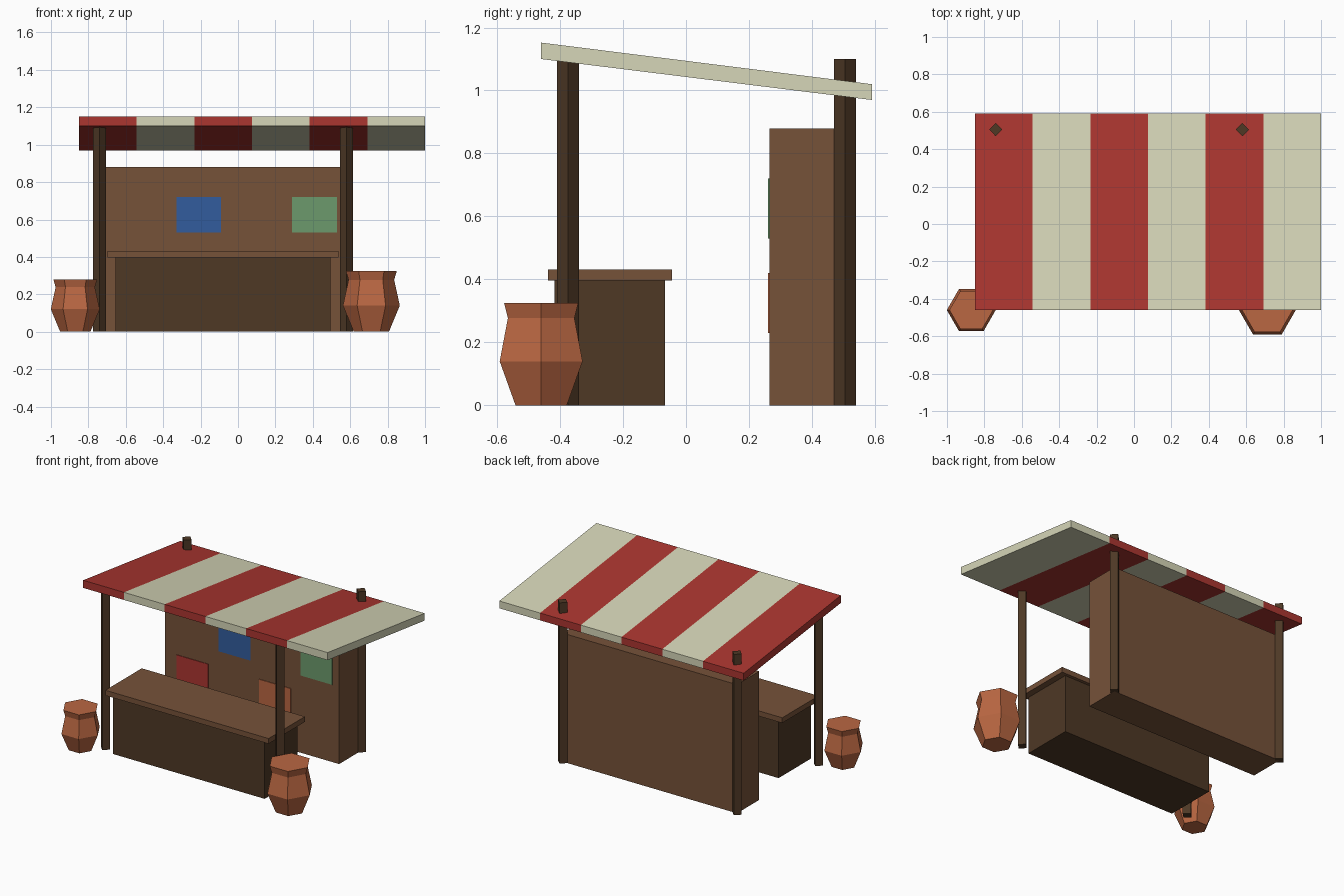
import bpy, bmesh, math

if "Cube" in bpy.data.objects:
    bpy.data.objects.remove(bpy.data.objects["Cube"])


def material(name, r, g, b):
    # sRGB 0-255 to linear
    lin = [((c / 255 + 0.055) / 1.055) ** 2.4 for c in (r, g, b)]
    m = bpy.data.materials.new(name)
    m.diffuse_color = (*lin, 1)
    m.use_nodes = True
    m.node_tree.nodes["Principled BSDF"].inputs["Base Color"].default_value = m.diffuse_color
    return m


WOOD = material("brown wood", 118, 82, 57)
DARK = material("dark wood", 78, 56, 37)
RED = material("awning red", 171, 54, 48)
CREAM = material("awning cream", 214, 214, 184)
CLAY = material("orange clay", 186, 103, 66)
BLUE = material("blue cloth", 50, 92, 158)
GREEN = material("green cloth", 108, 154, 108)


def finish(name, bm, *mats):
    bmesh.ops.recalc_face_normals(bm, faces=bm.faces)
    me = bpy.data.meshes.new(name)
    bm.to_mesh(me)
    bm.free()
    for m in mats:
        me.materials.append(m)
    ob = bpy.data.objects.new(name, me)
    bpy.context.collection.objects.link(ob)
    return ob


def box(name, x, y, z, mat):
    bm = bmesh.new()
    bmesh.ops.create_cube(bm, size=1)
    for v in bm.verts:
        for i, (lo, hi) in enumerate((x, y, z)):
            v.co[i] = hi if v.co[i] > 0 else lo
    return finish(name, bm, mat)


def lathe(name, x, y, profile, sides, mat):
    # stacked rings of (radius, height), capped at both ends
    bm = bmesh.new()
    rings = [[bm.verts.new((x + r * math.cos(2 * math.pi * i / sides),
                            y + r * math.sin(2 * math.pi * i / sides), z))
              for i in range(sides)] for r, z in profile]
    for a, b in zip(rings, rings[1:]):
        for i in range(sides):
            j = (i + 1) % sides
            bm.faces.new((a[i], a[j], b[j], b[i]))
    bm.faces.new(rings[0])
    bm.faces.new(rings[-1])
    return finish(name, bm, mat)


# Back wall and counter
box("back_wall", (-0.74, 0.58), (0.265, 0.505), (0, 0.88), WOOD)
box("counter_body", (-0.655, 0.495), (-0.418, -0.066), (0, 0.4), DARK)
box("counter_top", (-0.697, 0.538), (-0.438, -0.045), (0.396, 0.432), WOOD)

# Four diamond-section posts
for px, side in ((-0.74, "left"), (0.58, "right")):
    for py, end in ((-0.375, "front"), (0.505, "back")):
        lathe(f"{end}_{side}_post", px, py, [(0.035, 0), (0.035, 1.1)], 4, DARK)

# Cloths hung on the front of the back wall
for name, x, z, mat in (("red_cloth", -0.65, 0.23, RED), ("blue_cloth", -0.33, 0.53, BLUE),
                        ("orange_cloth", -0.025, 0.23, CLAY), ("green_cloth", 0.29, 0.53, GREEN)):
    box(name, (x, x + 0.24), (0.261, 0.266), (z, z + 0.19), mat)

# Striped sloping awning: one cross-section swept through six stripes
section = [(-0.46, 1.10), (0.59, 0.97), (0.59, 1.02), (-0.46, 1.152)]
bm = bmesh.new()
rows = [[bm.verts.new((-0.85 + 1.85 * i / 6, y, z)) for y, z in section] for i in range(7)]
for i in range(6):
    for k in range(4):
        n = (k + 1) % 4
        f = bm.faces.new((rows[i][k], rows[i][n], rows[i + 1][n], rows[i + 1][k]))
        f.material_index = i % 2
bm.faces.new(rows[0]).material_index = 0
bm.faces.new(rows[-1]).material_index = 1
finish("awning", bm, RED, CREAM)

# Six-sided clay jars
jar = [(0.094, 0), (0.152, 0.14), (0.122, 0.277), (0.136, 0.325)]
for name, x, s in (("left_jar", -0.87, 0.86), ("right_jar", 0.713, 1.0)):
    lathe(name, x, -0.46, [(r * s, z * s) for r, z in jar], 6, CLAY)
